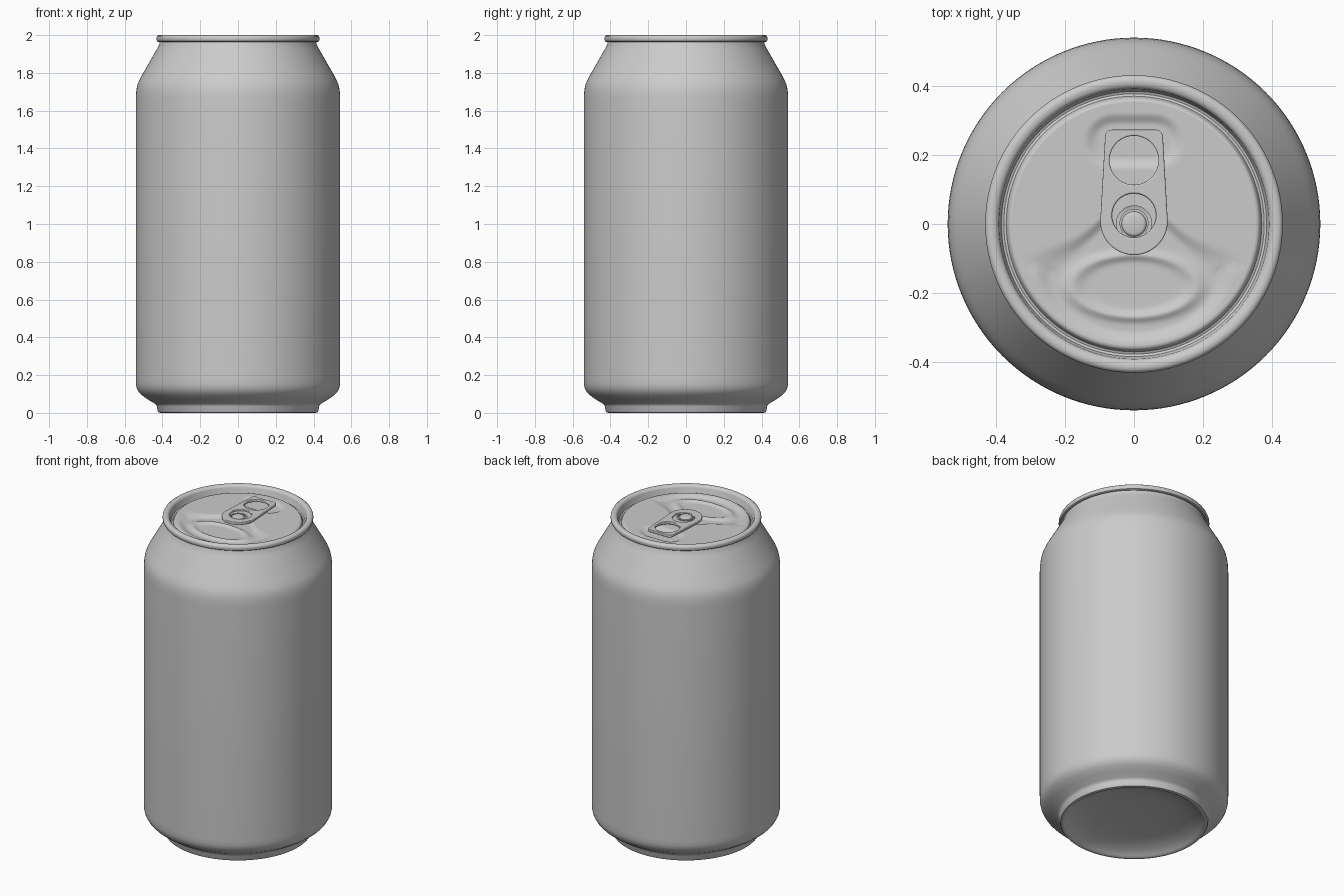
import bpy, bmesh
from math import sin, cos, pi, radians, hypot, exp

if "Cube" in bpy.data.objects:
    bpy.data.objects.remove(bpy.data.objects["Cube"])

SEGS = 128
PANEL_Z = 1.968


def finish(obj, angle=35):
    bpy.ops.object.select_all(action='DESELECT')
    obj.select_set(True)
    bpy.context.view_layer.objects.active = obj
    if obj.type == 'CURVE':
        bpy.ops.object.convert(target='MESH')
    bpy.ops.object.shade_smooth_by_angle(angle=radians(angle))


def lathe(name, profile, relief=None, segs=SEGS):
    """Revolve (r, z) points; r = 0 makes a pole. relief(x, y) adds height."""
    bm = bmesh.new()
    rings = []
    for r, z in profile:
        ring = []
        for i in range(1 if r == 0 else segs):
            x, y = r * cos(2 * pi * i / segs), r * sin(2 * pi * i / segs)
            ring.append(bm.verts.new((x, y, z + (relief(x, y) if relief else 0))))
        rings.append(ring)
    for a, b in zip(rings, rings[1:]):
        for i in range(segs):
            j = (i + 1) % segs
            quad = [a[i % len(a)], a[j % len(a)], b[j % len(b)], b[i % len(b)]]
            bm.faces.new(list(dict.fromkeys(quad)))
    bmesh.ops.recalc_face_normals(bm, faces=bm.faces)
    mesh = bpy.data.meshes.new(name)
    bm.to_mesh(mesh)
    bm.free()
    obj = bpy.data.objects.new(name, mesh)
    bpy.context.collection.objects.link(obj)
    finish(obj)
    return obj


def arc(cx, cy, r, a0, a1, n=16):
    return [(cx + r * cos(radians(a0 + (a1 - a0) * i / n)),
             cy + r * sin(radians(a0 + (a1 - a0) * i / n))) for i in range(n + 1)]


def circle(cx, cy, r, n=48):
    return arc(cx, cy, r, 0, 360, n)[:-1]


def plate(name, loops, z, half, bevel):
    """Flat plate with holes, made from closed outlines."""
    cu = bpy.data.curves.new(name, 'CURVE')
    cu.dimensions, cu.fill_mode = '2D', 'BOTH'
    cu.extrude, cu.bevel_depth = half - bevel, bevel
    cu.bevel_resolution, cu.offset = 2, -bevel
    for pts in loops:
        s = cu.splines.new('POLY')
        s.points.add(len(pts) - 1)
        for p, (x, y) in zip(s.points, pts):
            p.co = (x, y, 0, 1)
        s.use_cyclic_u = True
    obj = bpy.data.objects.new(name, cu)
    obj.location.z = z
    bpy.context.collection.objects.link(obj)
    finish(obj)


# Can wall with shallow domed base and tapered neck
lathe("can_body", [
    (0, 0.06), (0.12, 0.059), (0.22, 0.055), (0.30, 0.045), (0.36, 0.027),
    (0.392, 0.01), (0.402, 0.002), (0.412, 0), (0.421, 0.003), (0.426, 0.012),
    (0.429, 0.035), (0.433, 0.043), (0.442, 0.05), (0.48, 0.073), (0.51, 0.094),
    (0.525, 0.11), (0.535, 0.128), (0.54, 0.15), (0.541, 0.18), (0.541, 1.66),
    (0.540, 1.69), (0.537, 1.715), (0.532, 1.738), (0.523, 1.76), (0.51, 1.785),
    (0.43, 1.925), (0.418, 1.947), (0.413, 1.968)])

# Rolled rim and countersunk groove
lathe("rim", [
    (0.413, 1.966), (0.422, 1.964), (0.429, 1.968), (0.432, 1.976), (0.432, 1.987),
    (0.429, 1.994), (0.422, 1.999), (0.413, 2.0), (0.403, 1.998), (0.396, 1.993),
    (0.392, 1.985), (0.389, 1.957), (0.385, 1.949), (0.378, 1.946), (0.371, 1.949),
    (0.367, 1.957), (0.364, 1.964), (0.360, 1.967), (0.355, PANEL_Z)])


def step(d, w):
    """Smooth 1 to 0 transition as d crosses zero."""
    t = min(1, max(0, 0.5 - d / w))
    return t * t * (3 - 2 * t)


def lid_relief(x, y):
    # Wide recess around the mouth, tapering towards the rivet
    top = 0.12 * exp(-(x / 0.13) ** 2) if y > -0.13 else 0
    b = 0.07 + top if y > -0.13 else 0.20
    d = (hypot(x / 0.265, (y + 0.13) / b) - 1) * min(0.2, b)
    h = -0.013 * step(d, 0.04)
    # Raised oval bead of the mouth opening
    e = (hypot(x / 0.18, (y + 0.18) / 0.09) - 1) * 0.11
    h += 0.010 * exp(-(e / 0.016) ** 2)
    # Finger recess below the tab end
    f = hypot(max(abs(x) - 0.06, 0), y - 0.24) - 0.065
    return h - 0.012 * step(f, 0.035)


# Stamped lid panel
lathe("lid_panel", [(0.355 * (1 - i / 72), PANEL_Z) for i in range(72)] + [(0, PANEL_Z)],
      lid_relief)

# Pull tab with finger hole and rivet opening
outline = (arc(0, 0.008, 0.098, 180, 360, 32)
           + arc(0.062, 0.252, 0.022, 0, 80, 8) + arc(-0.062, 0.252, 0.022, 100, 180, 8))
plate("pull_tab", [outline, circle(0, 0.185, 0.071), circle(0, 0.025, 0.064)],
      1.981, 0.009, 0.004)

# Recessed tongue with a curved slot round the rivet
slot = arc(0, 0.002, 0.052, -40, 220, 32) + arc(0, 0.002, 0.041, 220, -40, 32)
plate("tab_tongue", [circle(0, 0.025, 0.066), slot], 1.977, 0.004, 0.001)

# Rivet
lathe("rivet", [(0.037, 1.965), (0.036, 1.984), (0.033, 1.988), (0.027, 1.99),
                (0, 1.99)], segs=48)
